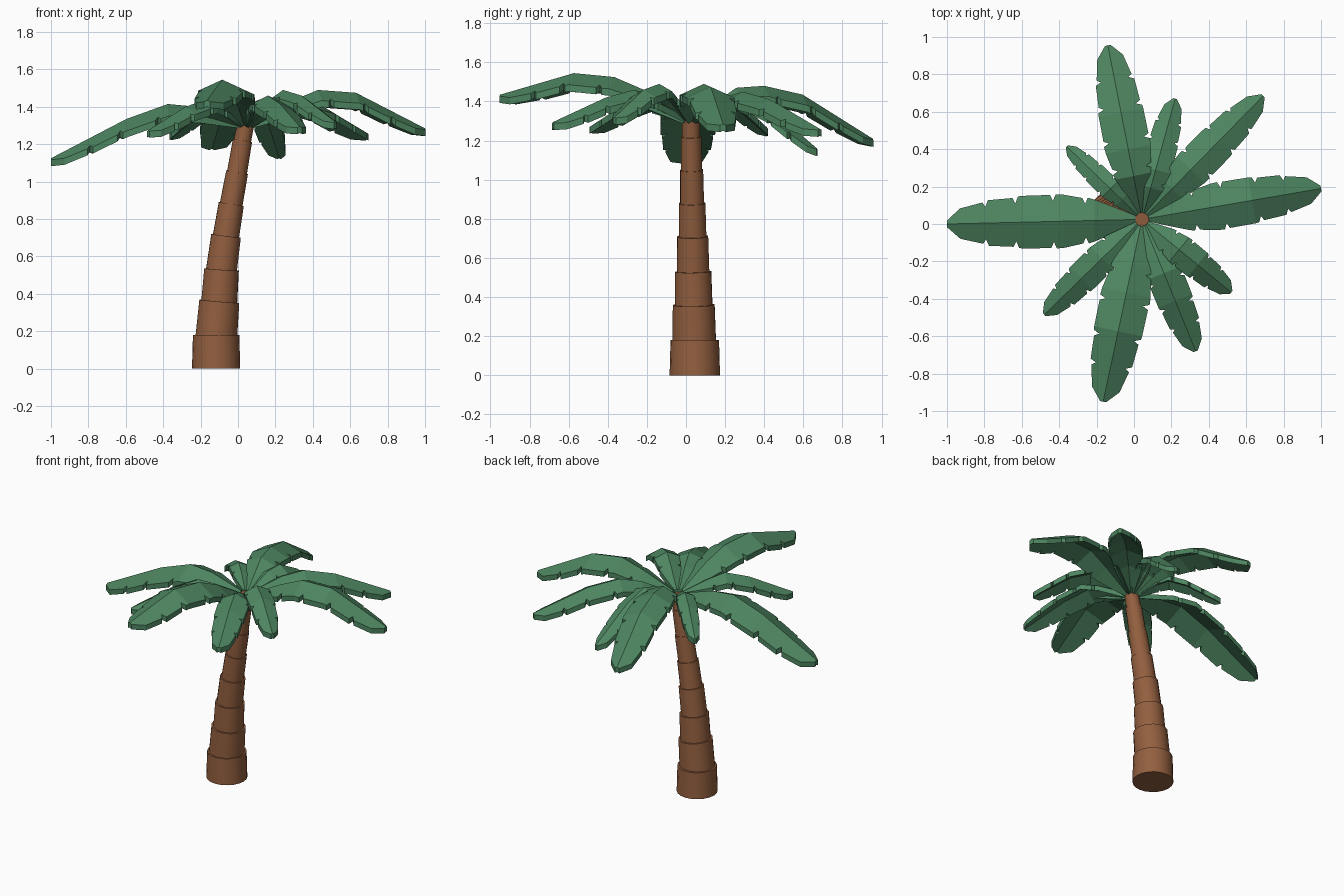
import bpy, bmesh, math
from mathutils import Vector, Matrix

if "Cube" in bpy.data.objects:
    bpy.data.objects.remove(bpy.data.objects["Cube"])


def material(name, rgb):
    m = bpy.data.materials.new(name)
    m.diffuse_color = (*rgb, 1)
    m.use_nodes = True
    m.node_tree.nodes["Principled BSDF"].inputs["Base Color"].default_value = m.diffuse_color
    return m


def add_object(name, bm, mat):
    bmesh.ops.recalc_face_normals(bm, faces=bm.faces[:])
    me = bpy.data.meshes.new(name)
    bm.to_mesh(me)
    bm.free()
    me.materials.append(mat)
    ob = bpy.data.objects.new(name, me)
    bpy.context.collection.objects.link(ob)
    return ob


BARK = material("bark", (0.29, 0.115, 0.05))
LEAF = material("leaf", (0.075, 0.235, 0.118))

# Trunk: stacked leaning drums; (x, z, radius) at the top of each drum
joints = [(-0.117, 0.0, 0.125), (-0.115, 0.18, 0.124), (-0.10, 0.36, 0.108),
          (-0.088, 0.53, 0.093), (-0.064, 0.71, 0.08), (-0.036, 0.88, 0.068),
          (-0.005, 1.05, 0.059), (0.024, 1.22, 0.052), (0.043, 1.315, 0.045)]
bm = bmesh.new()
for i, ((x0, z0, _), (x1, z1, r)) in enumerate(zip(joints, joints[1:])):
    y0, y1 = (0.045 - 0.02 * z / 1.3 for z in (z0, z1))
    a, b = Vector((x0, y0, z0)), Vector((x1, y1, z1))
    axis = b - a
    if i == 0:
        axis = Vector((0, 0, z1))
    else:
        a -= axis * 0.06
        axis = b - a
    rot = axis.to_track_quat('Z', 'Y').to_matrix().to_4x4()
    bmesh.ops.create_cone(bm, cap_ends=True, segments=20, radius1=r * 1.04, radius2=r,
                          depth=axis.length,
                          matrix=Matrix.Translation(a + axis / 2) @ rot)
trunk = add_object("trunk", bm, BARK)
bpy.context.view_layer.objects.active = trunk
trunk.select_set(True)
bpy.ops.object.shade_smooth_by_angle(angle=math.radians(35))
trunk.select_set(False)

# Frond outline: half width along the length, with notches cut into the edges
OUTLINE = [(0, .15), (.12, .5), (.22, .78), (.25, .84), (.265, .62), (.28, .84),
           (.38, .98), (.42, 1), (.435, .76), (.45, .98), (.6, .97), (.62, .95),
           (.635, .7), (.65, .9), (.78, .84), (.795, .6), (.81, .76), (.93, .56), (1, .12)]
BENDS = (0, .22, .38, .6, 1)
THICK = 0.035
ROOT = Vector((0.043, 0.025, 1.31))


def lerp_table(xs, ys, t):
    for x0, x1, y0, y1 in zip(xs, xs[1:], ys, ys[1:]):
        if t <= x1:
            return y0 + (y1 - y0) * (t - x0) / (x1 - x0)
    return ys[-1]


def frond(name, tip, heights, width):
    """Ridge folded along the middle, bent in straight stretches, solid."""
    span = Vector((tip[0], tip[1], 0)) - Vector((ROOT.x, ROOT.y, 0))
    d = span.normalized()
    side = Vector((-d.y, d.x, 0))
    start = Vector((ROOT.x, ROOT.y, 0)) + d * 0.035
    end = Vector((tip[0], tip[1], 0))
    bm = bmesh.new()
    rings = []
    for t, w in OUTLINE:
        p = start.lerp(end, t)
        p.z = lerp_table(BENDS, (1.33, *heights), t)
        hw = w * width
        sag = Vector((0, 0, -0.45 * hw))
        down = Vector((0, 0, -THICK))
        l, r = p + side * hw + sag, p - side * hw + sag
        rings.append([bm.verts.new(v) for v in (l, p, r, r + down, p + down, l + down)])
    for a, b in zip(rings, rings[1:]):
        for i in range(6):
            j = (i + 1) % 6
            bm.faces.new((a[i], a[j], b[j], b[i]))
    for q in (rings[0], rings[-1]):
        bm.faces.new((q[0], q[1], q[4], q[5]))
        bm.faces.new((q[1], q[2], q[3], q[4]))
    add_object(name, bm, LEAF)


# Fronds: tip position, ridge heights at the bends, half width
fronds = [
    ((1.0, .19), (1.43, 1.49, 1.475, 1.285), .128),
    ((.69, .685), (1.42, 1.45, 1.41, 1.26), .105),
    ((.22, .67), (1.42, 1.44, 1.37, 1.16), .085),
    ((-.14, .955), (1.47, 1.48, 1.435, 1.21), .125),
    ((-.36, .415), (1.40, 1.43, 1.39, 1.26), .062),
    ((-1.0, 0), (1.40, 1.415, 1.335, 1.125), .145),
    ((-.48, -.485), (1.40, 1.44, 1.40, 1.275), .088),
    ((-.165, -.95), (1.46, 1.525, 1.545, 1.435), .135),
    ((.33, -.68), (1.42, 1.46, 1.42, 1.295), .10),
    ((.52, -.365), (1.43, 1.49, 1.46, 1.32), .085),
]
for i, (tip, heights, width) in enumerate(fronds):
    frond(f"frond_{i + 1}", tip, heights, width)
